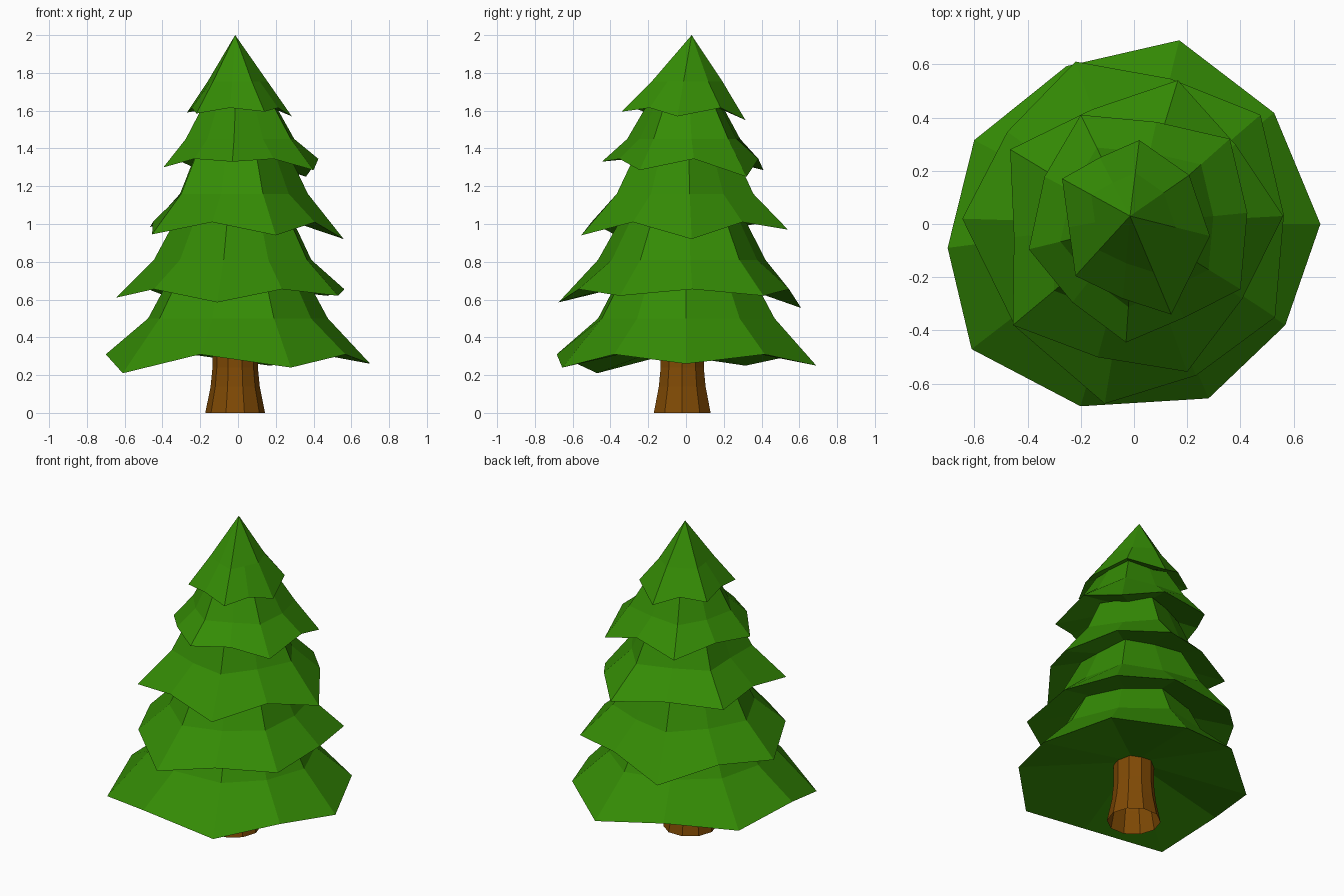
import bpy, bmesh, math

if "Cube" in bpy.data.objects:
    bpy.data.objects.remove(bpy.data.objects["Cube"])


def material(name, rgb):
    m = bpy.data.materials.new(name)
    m.diffuse_color = (*rgb, 1.0)
    m.use_nodes = True
    m.node_tree.nodes["Principled BSDF"].inputs["Base Color"].default_value = m.diffuse_color
    return m


green = material("leaf green", (0.035, 0.262, 0.0015))
brown = material("bark brown", (0.215, 0.068, 0.0015))


def add_object(name, bm, mat):
    bmesh.ops.recalc_face_normals(bm, faces=bm.faces)
    mesh = bpy.data.meshes.new(name)
    bm.to_mesh(mesh)
    bm.free()
    mesh.materials.append(mat)
    bpy.context.collection.objects.link(bpy.data.objects.new(name, mesh))


def bridge(bm, a, b):
    n = len(a)
    for i in range(n):
        j = (i + 1) % n
        bm.faces.new((a[i], a[j], b[j], b[i]))


def fan(bm, ring, tip):
    n = len(ring)
    for i in range(n):
        bm.faces.new((ring[i], ring[(i + 1) % n], tip))


def branch_tier(name, tips, bulges, z_notch, z_under, rings, apex):
    """Five drooping tips with raised corners between, rising through rings to an apex."""
    rim = []
    for i, (x, y, z) in enumerate(tips):
        nx, ny, _ = tips[(i + 1) % len(tips)]
        rim.append((x, y, z))
        rim.append(((x + nx) / 2 * bulges[i], (y + ny) / 2 * bulges[i], z_notch))
    bm = bmesh.new()
    lower = [bm.verts.new(p) for p in rim]
    fan(bm, lower, bm.verts.new((0, 0, z_under)))
    ax, ay, az = apex
    for f, z in rings:
        upper = [bm.verts.new((x * f + ax * (1 - f), y * f + ay * (1 - f), z))
                 for x, y, _ in rim]
        bridge(bm, lower, upper)
        lower = upper
    fan(bm, lower, bm.verts.new(apex))
    add_object(name, bm, green)


# Foliage tiers, bottom to top
branch_tier("foliage_tier_1",
            [(.70, 0, .26), (.17, .69, .25), (-.60, .315, .25), (-.61, -.47, .21), (.28, -.655, .24)],
            (1.21, 1.18, 1.157, 1.217, 1.16), .31, .39, [(.68, .50), (.48, .76)], (0, 0, .90))
branch_tier("foliage_tier_2",
            [(.475, .41, .62), (-.22, .61, .555), (-.645, .02, .61), (-.11, -.675, .585), (.53, -.35, .62)],
            (1.07, 1.1, 1.18, 1.11, 1.12), .655, .77, [(.69, .81), (.49, 1.05)], (0, 0, 1.18))
branch_tier("foliage_tier_3",
            [(.56, .03, .92), (.165, .54, .97), (-.465, .28, .985), (-.455, -.38, .945), (.20, -.555, .94)],
            (1.05, 1.05, .98, 1.07, 1.07), 1.01, 1.11, [(.66, 1.16), (.49, 1.36)], (0, 0, 1.48))
branch_tier("foliage_tier_4",
            [(.36, .32, 1.25), (-.20, .41, 1.285), (-.395, -.095, 1.30), (-.03, -.445, 1.33), (.40, -.245, 1.285)],
            (1.05, 1.13, 1.09, 1.02, 1.12), 1.345, 1.43, [(.70, 1.45), (.45, 1.64)], (0, 0, 1.76))
branch_tier("foliage_tier_5",
            [(.285, -.045, 1.57), (.02, .315, 1.55), (-.27, .17, 1.59), (-.22, -.195, 1.585), (.14, -.34, 1.595)],
            (1.36, 1.03, 1.0, 1.05, 1.0), 1.615, 1.69, [(.57, 1.755)], (-.015, .03, 2.0))

# Flared ten-sided trunk, open underneath
bm = bmesh.new()
prev = None
for r, z in [(.158, 0), (.13, .14), (.12, .24), (.12, .42)]:
    ring = [bm.verts.new((-.015 + r * math.cos(math.tau * k / 10),
                          -.02 + r * math.sin(math.tau * k / 10), z)) for k in range(10)]
    if prev:
        bridge(bm, prev, ring)
    prev = ring
bm.faces.new(prev)
add_object("trunk", bm, brown)
